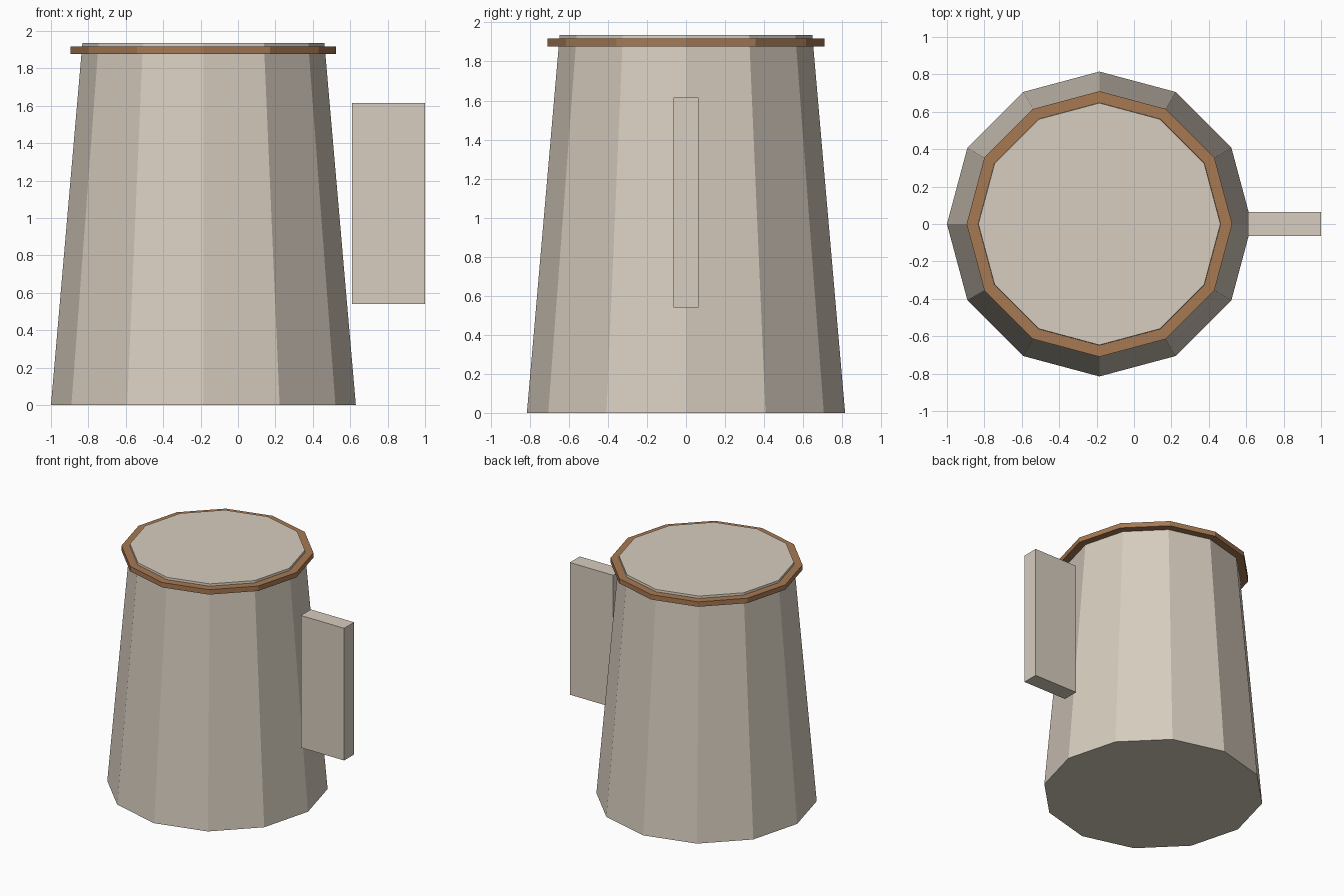
import bpy
from math import pi

if "Cube" in bpy.data.objects:
    bpy.data.objects.remove(bpy.data.objects["Cube"])

CX = -0.185   # axis of the mug
SIDES = 12


def material(name, rgb):
    mat = bpy.data.materials.new(name)
    mat.diffuse_color = (*rgb, 1.0)
    mat.use_nodes = True
    mat.node_tree.nodes["Principled BSDF"].inputs["Base Color"].default_value = mat.diffuse_color
    return mat


def finish(name, mat):
    obj = bpy.context.object
    obj.name = obj.data.name = name
    obj.data.materials.append(mat)
    return obj


def tapered(name, r_bottom, r_top, z0, z1, mat):
    # twelve-sided flat-shaded solid with a corner on the x axis
    bpy.ops.mesh.primitive_cone_add(vertices=SIDES, radius1=r_bottom, radius2=r_top,
                                    depth=z1 - z0, location=(CX, 0, (z0 + z1) / 2))
    return finish(name, mat)


def box(name, low, high, mat):
    centre = [(a + b) / 2 for a, b in zip(low, high)]
    bpy.ops.mesh.primitive_cube_add(size=1, location=centre)
    bpy.context.object.scale = [b - a for a, b in zip(low, high)]
    return finish(name, mat)


cream = material("cream", (0.68, 0.61, 0.52))
brown = material("brown", (0.38, 0.19, 0.085))

# Tapered mug body
tapered("mug_body", 0.815, 0.647, 0.0, 1.935, cream)

# Thin band just below the top edge
tapered("rim_band", 0.71, 0.71, 1.877, 1.917, brown)

# Slab handle on the right
box("handle", (0.61, -0.064, 0.54), (1.0, 0.064, 1.615), cream)
